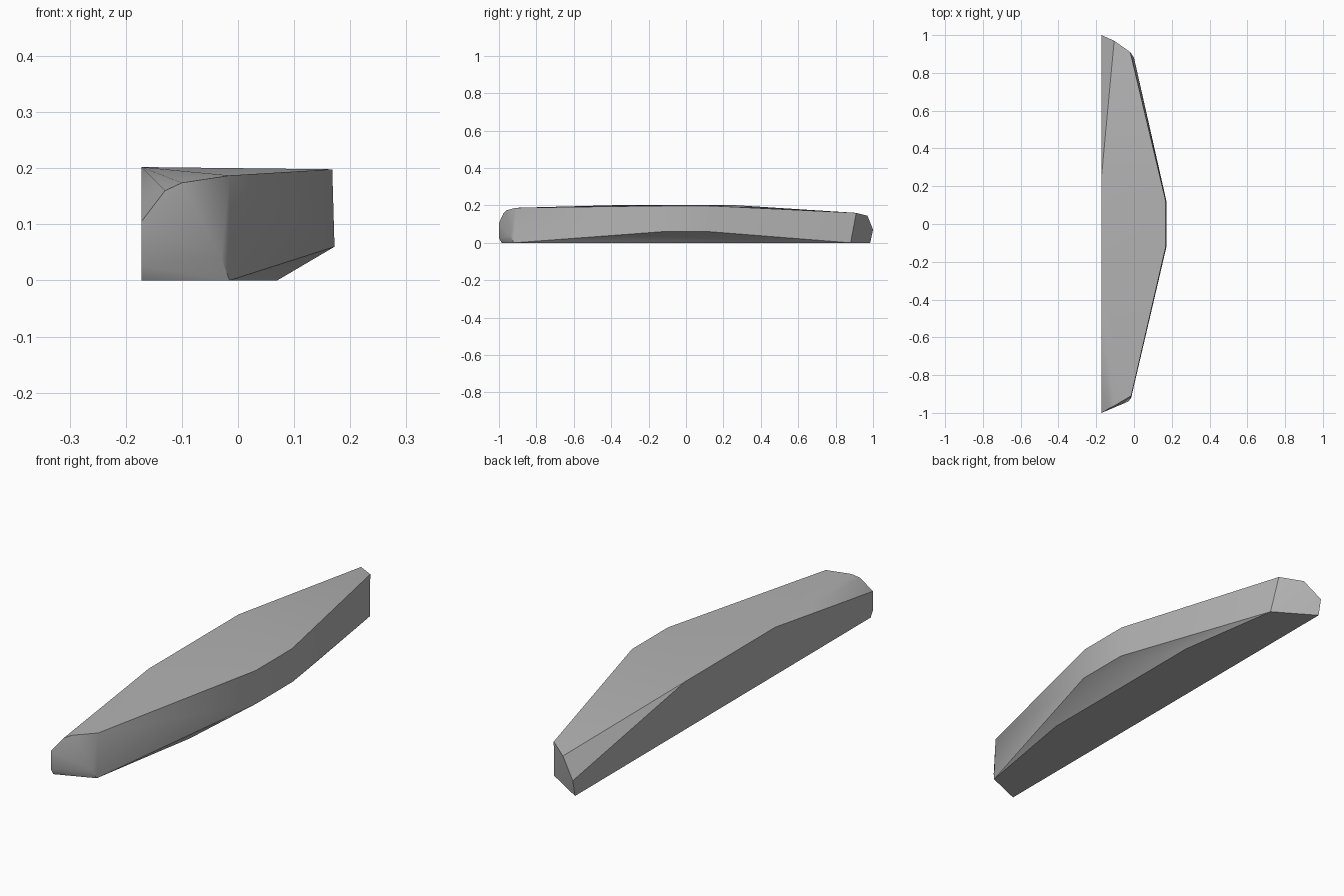
import bpy
import bmesh
import math

if "Cube" in bpy.data.objects:
    bpy.data.objects.remove(bpy.data.objects["Cube"], do_unlink=True)

# Single stone-grey colour
grey = bpy.data.materials.new("stone_grey")
grey.use_nodes = True
colour = (0.45, 0.45, 0.45, 1)
grey.diffuse_color = colour
grey.node_tree.nodes["Principled BSDF"].inputs["Base Color"].default_value = colour

INNER = -0.172

# Middle: outer face and the undercut below it, equal at both ends
corners = []
for side in (-1, 1):
    corners += [(0.168, side * 0.12, 0.198), (0.172, side * 0.12, 0.06),
                (0.07, side * 0.42, 0)]

# Front tip: blunt nose with a bevelled upper rim
corners += [(INNER, -0.985, 0), (INNER, -1, 0.025), (INNER, -1, 0.105),
            (-0.13, -0.975, 0.16), (-0.1, -0.96, 0.174),
            (-0.015, -0.91, 0.187), (-0.03, -0.94, 0.04),
            (-0.015, -0.92, 0), (INNER, -0.35, 0.202)]

# Back tip: lower, with a long bevel along the inner edge
corners += [(INNER, 0.985, 0), (INNER, 1, 0.07), (-0.105, 0.97, 0.145),
            (-0.02, 0.91, 0.16), (0, 0.88, 0), (INNER, 0.25, 0.202)]

# Wrap the corners into one faceted block
bm = bmesh.new()
for co in corners:
    bm.verts.new(co)
bmesh.ops.convex_hull(bm, input=bm.verts[:])
bmesh.ops.dissolve_limit(bm, angle_limit=math.radians(0.5),
                         verts=bm.verts[:], edges=bm.edges[:])
bmesh.ops.recalc_face_normals(bm, faces=bm.faces[:])
mesh = bpy.data.meshes.new("stone_block")
bm.to_mesh(mesh)
bm.free()
mesh.materials.append(grey)

block = bpy.data.objects.new("stone_block", mesh)
bpy.context.collection.objects.link(block)
bpy.context.view_layer.objects.active = block
block.select_set(True)
bpy.ops.object.shade_smooth_by_angle(angle=math.radians(30))
